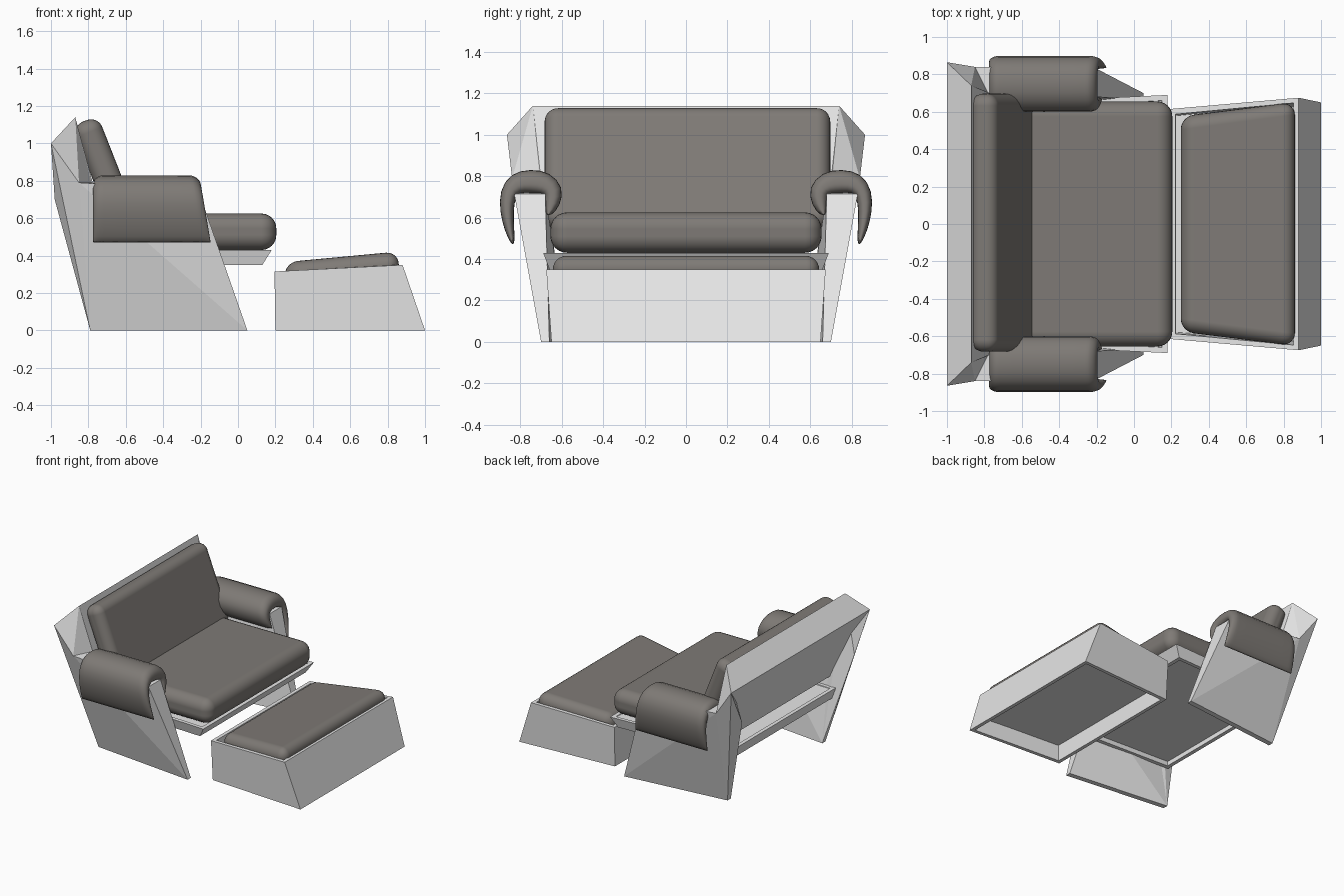
import bpy, bmesh, math
from mathutils import Vector, Matrix

cube = bpy.data.objects.get("Cube")
if cube:
    bpy.data.objects.remove(cube, do_unlink=True)


def material(name, rgb):
    m = bpy.data.materials.new(name)
    m.use_nodes = True
    m.diffuse_color = (*rgb, 1)
    bsdf = m.node_tree.nodes["Principled BSDF"]
    bsdf.inputs["Base Color"].default_value = (*rgb, 1)
    bsdf.inputs["Roughness"].default_value = 0.8
    return m


FRAME = material("pale grey frame", (0.8, 0.8, 0.8))
FABRIC = material("taupe fabric", (0.21, 0.195, 0.18))


def add(name, bm, mat, smooth=False):
    bmesh.ops.recalc_face_normals(bm, faces=bm.faces[:])
    mesh = bpy.data.meshes.new(name)
    bm.to_mesh(mesh)
    bm.free()
    mesh.materials.append(mat)
    for p in mesh.polygons:
        p.use_smooth = smooth
    ob = bpy.data.objects.new(name, mesh)
    bpy.context.collection.objects.link(ob)
    return ob


def hull(name, pts, mat):
    """Faceted solid around a few corner points."""
    bm = bmesh.new()
    for p in pts:
        bm.verts.new(p)
    bmesh.ops.convex_hull(bm, input=bm.verts[:])
    bmesh.ops.dissolve_limit(bm, angle_limit=0.02, verts=bm.verts[:], edges=bm.edges[:])
    return add(name, bm, mat)


def corners(bm, b, f):
    """Four corner vertices from a back and a front (x, half width, z)."""
    return [bm.verts.new((p[0], s * p[1], p[2]))
            for p, s in ((b, -1), (f, -1), (f, 1), (b, 1))]


def bridge(bm, r0, r1):
    for i in range(len(r0)):
        j = (i + 1) % len(r0)
        bm.faces.new((r0[i], r0[j], r1[j], r1[i]))


def block(back, front):
    """Symmetric block; each end gives its bottom and top corner."""
    bm = bmesh.new()
    low, high = (corners(bm, b, f) for b, f in zip(back, front))
    bridge(bm, low, high)
    bm.faces.new(low[::-1])
    bm.faces.new(high)
    return bm


def cushion(name, bm, radius):
    ob = add(name, bm, FABRIC, True)
    bev = ob.modifiers.new("soft edges", "BEVEL")
    bev.width, bev.segments = radius, 6
    bev.limit_method, bev.angle_limit = "ANGLE", math.radians(30)
    bev.harden_normals = True


def tray(name, back, front, wall, floor):
    """Four leaning walls with level rims, and a floor board between two heights."""
    def inset(p, dx, d):
        return (p[0] + dx * d, p[1] - d, p[2])

    def level(end, z):
        a, b = Vector(end[0]), Vector(end[1])
        return a.lerp(b, (z - a.z) / (b.z - a.z))

    bm = bmesh.new()
    outer = [corners(bm, b, f) for b, f in zip(back, front)]
    inner = [corners(bm, inset(b, 1, wall), inset(f, -1, wall)) for b, f in zip(back, front)]
    loops = [outer[0], outer[1], inner[1], inner[0]]
    for i in range(4):
        bridge(bm, loops[i], loops[(i + 1) % 4])
    add(name + "_walls", bm, FRAME)
    ends = [[inset(level(end, z), dx, wall / 2) for z in floor]
            for end, dx in ((back, 1), (front, -1))]
    add(name + "_board", block(*ends), FRAME)


# Seat: shallow tray and cushion
tray("seat_frame", ((-0.84, 0.62, 0.35), (-0.86, 0.64, 0.43)),
     ((0.13, 0.66, 0.35), (0.18, 0.69, 0.43)), 0.03, (0.395, 0.425))
cushion("seat_cushion", block(((-0.68, 0.655, 0.43), (-0.68, 0.655, 0.625)),
                              ((0.205, 0.655, 0.43), (0.205, 0.655, 0.625))), 0.08)

# Reclined back: slab and cushion
slab = []
for s in (-1, 1):
    slab += [(-0.87, s * 0.74, 1.14), (-1.0, s * 0.865, 1.0),
             (-0.80, s * 0.67, 0.50), (-0.70, s * 0.67, 0.50)]
hull("back_slab", slab, FRAME)

bm = block(((-0.075, 0.69, -0.31), (-0.075, 0.69, 0.31)),
           ((0.075, 0.69, -0.31), (0.075, 0.69, 0.31)))
tilt = Matrix.Rotation(-0.374, 4, "Y")
bmesh.ops.transform(bm, verts=bm.verts[:],
                    matrix=Matrix.Translation((-0.706, 0.007, 0.832)) @ tilt)
cushion("back_cushion", bm, 0.065)


# Padded arm: hooked section (y, z, half thickness) swept along x with rounded ends
HOOK = [(0.835, 0.468, 0.008), (0.853, 0.54, 0.022), (0.867, 0.63, 0.03),
        (0.862, 0.715, 0.038), (0.825, 0.768, 0.05), (0.75, 0.777, 0.054),
        (0.68, 0.767, 0.054), (0.638, 0.73, 0.047), (0.645, 0.67, 0.038),
        (0.668, 0.61, 0.016)]


def hook_section(shrink):
    left, right = [], []
    for i, (y, z, t) in enumerate(HOOK):
        a, b = HOOK[max(i - 1, 0)], HOOK[min(i + 1, len(HOOK) - 1)]
        d = Vector((b[0] - a[0], b[1] - a[1])).normalized()
        n = Vector((-d.y, d.x)) * t * shrink
        left.append((y + n.x, z + n.y))
        right.append((y - n.x, z - n.y))
    return left + right[::-1]


def arm_pad(name, side):
    bm = bmesh.new()
    arcs = [math.pi / 12 * i for i in range(7)]
    curve = [(0.055 * (1 - math.cos(a)), 0.15 + 0.93 * math.sin(a)) for a in arcs]
    # Each end swells from a thin tip to the full section
    stations = [(d, False, s) for d, s in curve]
    stations += [(-d, True, s) for d, s in curve[::-1]]
    rings = []
    for dx, front, shrink in stations:
        ring = []
        for y, z in hook_section(shrink):
            # The front end leans back with height
            x = -0.145 - 0.17 * (z - 0.465) if front else -0.775
            ring.append(bm.verts.new((x + dx, side * y, z)))
        rings.append(ring)
    for r0, r1 in zip(rings, rings[1:]):
        bridge(bm, r0, r1)
    for r in (rings[0], rings[-1]):
        for i in range(len(HOOK) - 1):
            bm.faces.new((r[i], r[i + 1], r[-2 - i], r[-1 - i]))
    ob = add(name, bm, FABRIC, True)
    sub = ob.modifiers.new("soft", "SUBSURF")
    sub.levels = sub.render_levels = 1


# Side panels, rear wings and arm pads, mirrored; the panels toe in towards the rear
for side, label in ((1, "left"), (-1, "right")):
    foot = [(-0.79, side * 0.57, 0), (-0.79, side * 0.61, 0)]
    shoulder = [(-0.85, side * 0.84, 0.79), (-0.78, side * 0.70, 0.79)]
    hull(label + "_side_panel", foot + shoulder + [
        (0.05, side * 0.66, 0), (0.05, side * 0.70, 0),
        (-0.77, side * 0.84, 0.785),
        (-0.20, side * 0.68, 0.715), (-0.20, side * 0.83, 0.715)], FRAME)
    hull(label + "_rear_wing", foot + shoulder + [
        (-1.0, side * 0.865, 1.0), (-0.87, side * 0.74, 1.14),
        (-0.98, side * 0.70, 0.70)], FRAME)
    arm_pad(label + "_arm_pad", side)

# Footstool: tray raised off the floor inside its walls, and wedge cushion
tray("footstool", ((0.20, 0.60, 0), (0.195, 0.615, 0.315)),
     ((1.0, 0.65, 0), (0.88, 0.675, 0.35)), 0.028, (0.13, 0.15))
cushion("footstool_cushion", block(((0.25, 0.575, 0.15), (0.25, 0.575, 0.365)),
                                   ((0.86, 0.645, 0.15), (0.86, 0.655, 0.422))), 0.07)
